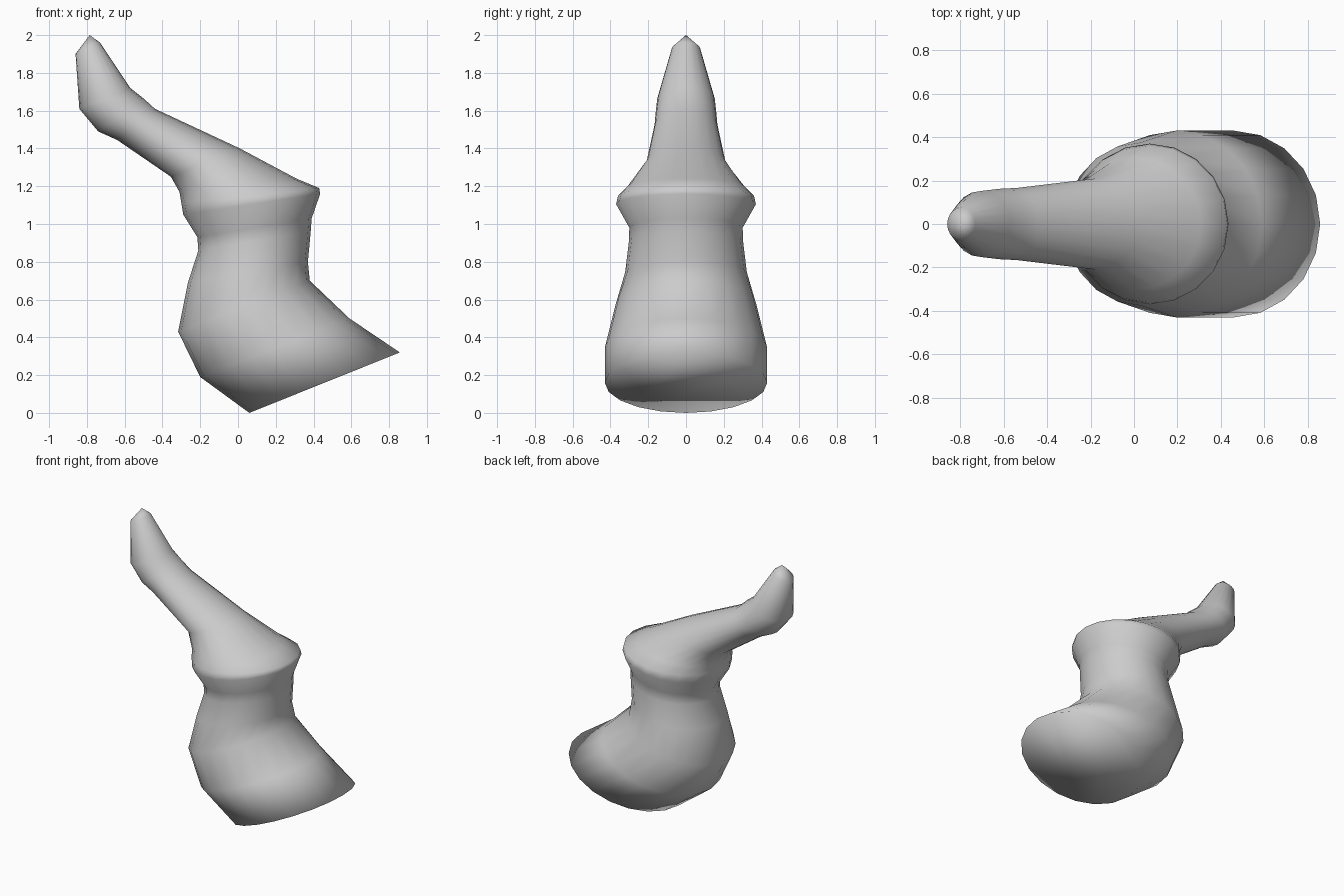
import bpy, bmesh, math

if "Cube" in bpy.data.objects:
    bpy.data.objects.remove(bpy.data.objects["Cube"])

SIDES = 20

# cross-sections: left end (x, z), right end (x, z), half width in y
SECTIONS = [
    (0.06, 0.00, 0.857, 0.32, 0.43),
    (-0.20, 0.19, 0.59, 0.50, 0.43),
    (-0.317, 0.43, 0.38, 0.70, 0.375),
    (-0.265, 0.69, 0.37, 0.80, 0.322),
    (-0.21, 0.86, 0.385, 0.96, 0.302),
    (-0.215, 0.93, 0.39, 1.03, 0.30),
    (-0.29, 1.05, 0.435, 1.16, 0.37),
    (-0.30, 1.11, 0.43, 1.19, 0.36),
    (-0.31, 1.17, 0.31, 1.24, 0.305),
    (-0.355, 1.25, 0.01, 1.40, 0.21),
    (-0.64, 1.445, -0.44, 1.61, 0.166),
    (-0.74, 1.49, -0.50, 1.665, 0.162),
    (-0.84, 1.61, -0.57, 1.72, 0.152),
    (-0.86, 1.90, -0.73, 1.96, 0.075),
]
TIP = (-0.785, 0, 2.0)


def add_ring(bm, x1, z1, x2, z2, w):
    ring = []
    for i in range(SIDES):
        a = 2 * math.pi * i / SIDES
        c = math.cos(a) / 2
        ring.append(bm.verts.new(((x1 + x2) / 2 + c * (x2 - x1),
                                  w * math.sin(a),
                                  (z1 + z2) / 2 + c * (z2 - z1))))
    return ring


# body lofted through the tilted sections
bm = bmesh.new()
rings = [add_ring(bm, *s) for s in SECTIONS]
for lo, hi in zip(rings, rings[1:]):
    for i in range(SIDES):
        j = (i + 1) % SIDES
        bm.faces.new((lo[i], lo[j], hi[j], hi[i]))

# slanted flat base and pointed tip
bm.faces.new(rings[0][::-1])
tip = bm.verts.new(TIP)
for i in range(SIDES):
    bm.faces.new((rings[-1][i], rings[-1][(i + 1) % SIDES], tip))

bmesh.ops.recalc_face_normals(bm, faces=bm.faces)
for f in bm.faces:
    f.smooth = True
mesh = bpy.data.meshes.new("bent_horn_body")
bm.to_mesh(mesh)
bm.free()
bpy.context.collection.objects.link(bpy.data.objects.new("bent_horn_body", mesh))
